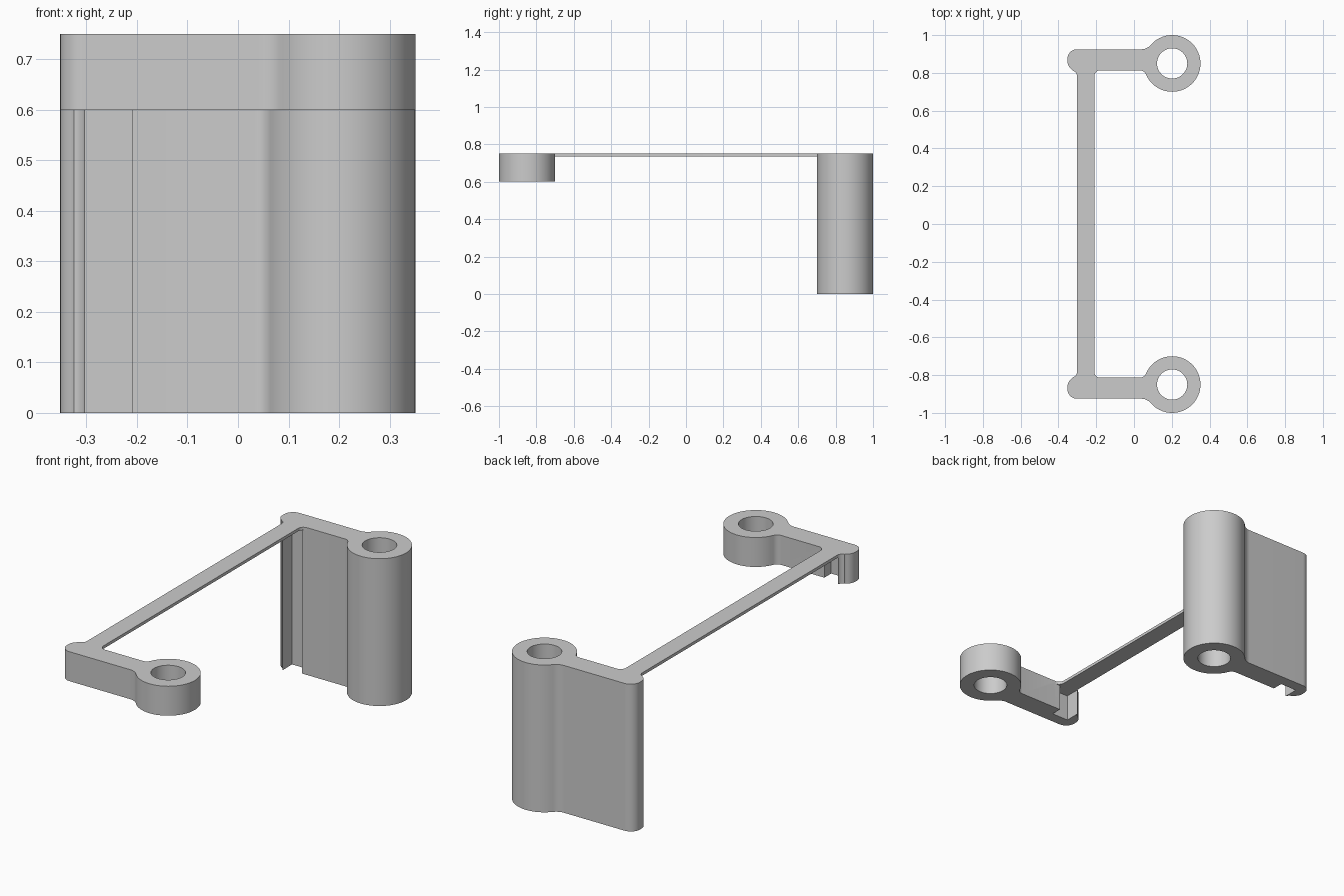
import bpy, bmesh
from math import atan2, cos, sin, radians, degrees, pi, hypot
from mathutils import Vector

if "Cube" in bpy.data.objects:
    bpy.data.objects.remove(bpy.data.objects["Cube"])

HEIGHT, PLATE_Z = 0.75, 0.735
RING = Vector((0.202, 0.85))
RING_R, HOLE_R = 0.15, 0.08
IN_Y, OUT_Y = 0.813, 0.925       # arm faces
STRIP_L, STRIP_R = -0.302, -0.21  # strip sides

grey = bpy.data.materials.new("plain_grey")
grey.use_nodes = True
colour = (0.6, 0.6, 0.6, 1)
grey.diffuse_color = colour
grey.node_tree.nodes["Principled BSDF"].inputs["Base Color"].default_value = colour


def arc(centre, r, a, b, n=8):
    return [Vector((centre[0] + r * cos(radians(a + (b - a) * i / n)),
                    centre[1] + r * sin(radians(a + (b - a) * i / n)))) for i in range(n + 1)]


def blend(face_y, f, side):
    """Centre of the fillet between an arm face and the ring, and its angle from the ring."""
    dy = face_y + side * f - RING.y
    dx = -((RING_R + f) ** 2 - dy ** 2) ** 0.5
    return (RING.x + dx, RING.y + dy), degrees(atan2(dy, dx))


# Outline of the back half: inner corner, ring with fillets, rounded outer corner
c_in, a_in = blend(IN_Y, 0.034, -1)
c_out, a_out = blend(OUT_Y, 0.065, 1)
half = arc((STRIP_R + 0.03, IN_Y - 0.03), 0.03, 180, 90)
half += arc(c_in, 0.034, 90, a_in + 180)
half += arc(RING, RING_R, a_in, a_out, 56)
half += arc(c_out, 0.065, a_out - 180, -90)
half += arc((-0.302, OUT_Y - 0.05), 0.05, 90, 180)
half += arc((-0.302, 0.86), 0.05, 180, 240)
half += arc((STRIP_L - 0.03, IN_Y - 0.03), 0.03, 75, 0)
outline = half + [Vector((p.x, -p.y)) for p in reversed(half)]
holes = [arc((RING.x, s * RING.y), HOLE_R, 0, 360, 48)[:-1] for s in (1, -1)]

# Frame: outline with two holes, extruded upward
bm = bmesh.new()
edges = []
for loop in [outline] + holes:
    vs = [bm.verts.new((p.x, p.y, 0)) for p in loop]
    edges += [bm.edges.new((vs[i - 1], vs[i])) for i in range(len(vs))]
bmesh.ops.triangle_fill(bm, edges=edges, use_beauty=True, normal=(0, 0, 1))
top = bmesh.ops.extrude_face_region(bm, geom=bm.faces[:])["geom"]
bmesh.ops.translate(bm, vec=(0, 0, HEIGHT), verts=[v for v in top if isinstance(v, bmesh.types.BMVert)])
bmesh.ops.recalc_face_normals(bm, faces=bm.faces[:])
mesh = bpy.data.meshes.new("bracket_frame")
bm.to_mesh(mesh)
bm.free()
mesh.materials.append(grey)
frame = bpy.data.objects.new("bracket_frame", mesh)
bpy.context.collection.objects.link(frame)
bpy.context.view_layer.objects.active = frame


def cut_box(name, lo, hi):
    lo, hi = Vector(lo), Vector(hi)
    bpy.ops.mesh.primitive_cube_add(size=1, location=(lo + hi) / 2)
    box = bpy.context.object
    box.name, box.scale, box.hide_render = name, hi - lo, True
    bpy.context.view_layer.update()
    mod = frame.modifiers.new(name, "BOOLEAN")
    mod.operation, mod.solver, mod.object = "DIFFERENCE", "EXACT", box
    bpy.context.view_layer.objects.active = frame
    bpy.ops.object.modifier_apply(modifier=name)
    bpy.data.objects.remove(box)


# Slots in both arms and the space under the strip
cut_box("slot_cutter", (STRIP_L - 0.001, -0.868, -1), (STRIP_R, 0.868, PLATE_Z))
# Space under the inner corner fillets
cut_box("corner_cutter", (-0.25, -IN_Y, -1), (-0.175, IN_Y, PLATE_Z))
# Shorter front arm
cut_box("front_arm_cutter", (-1, -2, -1), (1, 0, 0.6))

# Smooth round walls, sharp edges
bpy.ops.object.select_all(action="DESELECT")
frame.select_set(True)
bpy.context.view_layer.objects.active = frame
bpy.ops.object.shade_smooth_by_angle(angle=radians(30))
